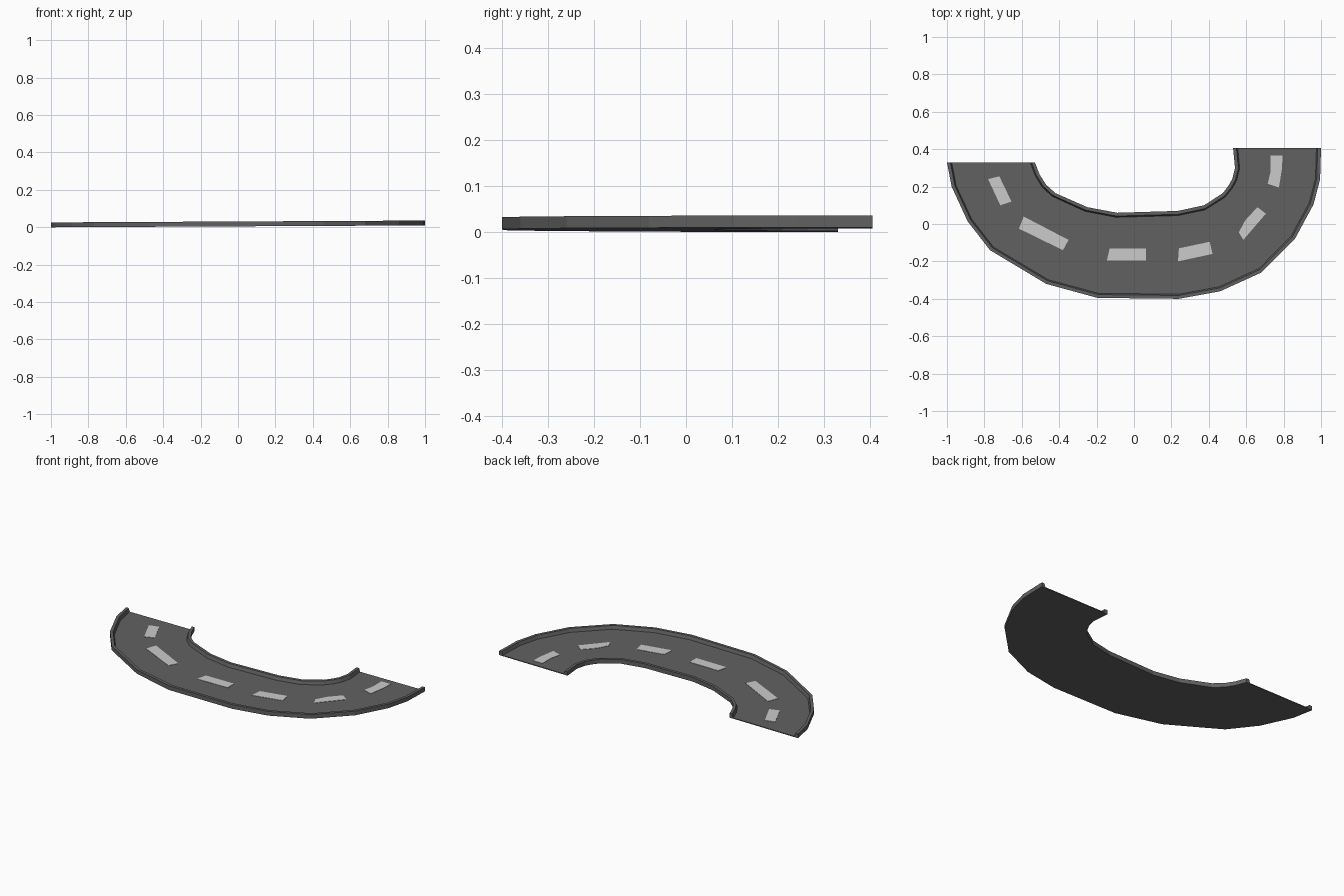
import bpy
import bmesh
from mathutils import Vector

cube = bpy.data.objects.get("Cube")
if cube:
    bpy.data.objects.remove(cube, do_unlink=True)


def make_material(name, colour):
    material = bpy.data.materials.new(name)
    material.use_nodes = True
    material.diffuse_color = colour
    material.node_tree.nodes["Principled BSDF"].inputs["Base Color"].default_value = colour
    return material


asphalt = make_material("asphalt grey", (0.12, 0.12, 0.12, 1))
paint = make_material("pale road paint", (0.6, 0.6, 0.6, 1))

# Matching stations along the outer and inner edges of the bend
OUTER = [(-1, .33), (-.975, .2), (-.89, .015), (-.77, -.14), (-.47, -.32),
         (-.195, -.395), (.24, -.4), (.46, -.36), (.68, -.26), (.86, -.08),
         (.96, .105), (.995, .24), (1, .405)]
INNER = [(-.53, .33), (-.505, .265), (-.47, .21), (-.42, .165), (-.25, .09),
         (-.09, .06), (.235, .07), (.375, .1), (.475, .165), (.505, .205),
         (.525, .24), (.54, .3), (.53, .405)]

KERB_HEIGHT = .026
KERB_WIDTH = .025
KERB_TOP = .018
SLAB = .005


def ground(x):
    """The road climbs gently towards its left end."""
    return .005 * (x + 1)


def finish(name, bm, material):
    bmesh.ops.recalc_face_normals(bm, faces=bm.faces)
    mesh = bpy.data.meshes.new(name)
    bm.to_mesh(mesh)
    bm.free()
    mesh.materials.append(material)
    obj = bpy.data.objects.new(name, mesh)
    bpy.context.collection.objects.link(obj)
    return obj


def sweep(name, start_edge, far_edge, section, material):
    """Sweep a closed section of (edge, inset, height) along the bend."""
    bm = bmesh.new()
    rings = []
    for start, far in zip(start_edge, far_edge):
        a, b = Vector(start), Vector(far)
        across = (b - a).normalized()
        ring = []
        for edge, inset, height in section:
            p = a + across * inset if edge == "start" else b - across * inset
            ring.append(bm.verts.new((p.x, p.y, ground(p.x) + height)))
        rings.append(ring)
    count = len(section)
    for r, s in zip(rings, rings[1:]):
        for i in range(count):
            j = (i + 1) % count
            bm.faces.new((r[i], r[j], s[j], s[i]))
    bm.faces.new(rings[0])
    bm.faces.new(rings[-1])
    return finish(name, bm, material)


# Road slab between the kerbs
sweep("road_slab", OUTER, INNER,
      [("start", KERB_WIDTH, 0), ("far", KERB_WIDTH, 0),
       ("far", KERB_WIDTH, SLAB), ("start", KERB_WIDTH, SLAB)], asphalt)

# Raised kerbs with a narrow sloped inner side
kerb = [("start", 0, 0), ("start", KERB_WIDTH, 0), ("start", KERB_WIDTH, SLAB),
        ("start", KERB_TOP, KERB_HEIGHT), ("start", 0, KERB_HEIGHT)]
sweep("outer_kerb", OUTER, INNER, kerb, asphalt)
sweep("inner_kerb", INNER, OUTER, kerb, asphalt)

# Painted centre-line dashes, as thin plates
DASHES = [
    [(-.78, .24), (-.72, .255), (-.655, .12), (-.715, .1)],
    [(-.59, .04), (-.35, -.085), (-.38, -.14), (-.615, -.025)],
    [(-.13, -.13), (.065, -.13), (.065, -.195), (-.145, -.195)],
    [(.24, -.13), (.405, -.095), (.42, -.16), (.235, -.2)],
    [(.56, -.045), (.595, .02), (.66, .09), (.705, .055), (.64, -.02), (.585, -.085)],
    [(.73, .365), (.795, .365), (.79, .29), (.775, .195), (.715, .215), (.73, .28)],
]
for number, outline in enumerate(DASHES, 1):
    bm = bmesh.new()
    low, high = [[bm.verts.new((x, y, ground(x) + SLAB + lift)) for x, y in outline]
                 for lift in (-.001, .002)]
    bm.faces.new(low)
    bm.faces.new(high)
    for i in range(len(outline)):
        j = (i + 1) % len(outline)
        bm.faces.new((low[i], low[j], high[j], high[i]))
    finish(f"lane_dash_{number}", bm, paint)
